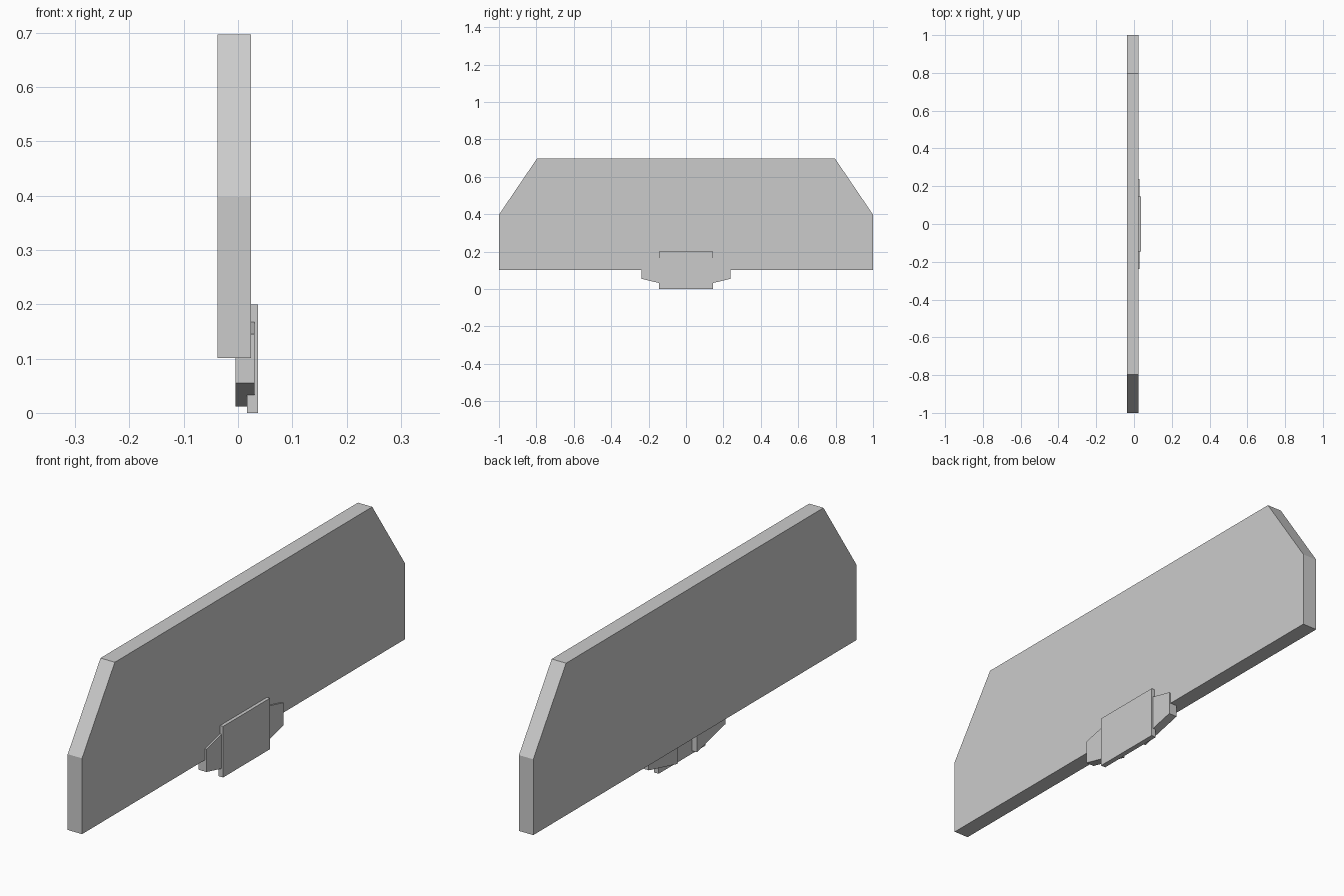
import bpy
import bmesh

if "Cube" in bpy.data.objects:
    bpy.data.objects.remove(bpy.data.objects["Cube"])


def prism(name, profile, x0, x1):
    """Extrude a (y, z) outline along x from x0 to x1."""
    mesh = bpy.data.meshes.new(name)
    bm = bmesh.new()
    face = bm.faces.new([bm.verts.new((x0, y, z)) for y, z in profile])
    ext = bmesh.ops.extrude_face_region(bm, geom=[face])
    moved = [g for g in ext["geom"] if isinstance(g, bmesh.types.BMVert)]
    bmesh.ops.translate(bm, verts=moved, vec=(x1 - x0, 0, 0))
    bmesh.ops.recalc_face_normals(bm, faces=bm.faces[:])
    bm.to_mesh(mesh)
    bm.free()
    obj = bpy.data.objects.new(name, mesh)
    bpy.context.collection.objects.link(obj)
    return obj


# Large board with clipped upper corners
prism("board", [(-1, 0.101), (1, 0.101), (1, 0.398), (0.797, 0.697),
                (-0.797, 0.697), (-1, 0.398)], -0.038, 0.024)

# Flat plate over the bottom edge
prism("clip_plate", [(-0.145, 0), (0.145, 0), (0.145, 0.2), (-0.145, 0.2)],
      0.017, 0.037)

# Tapered wings either side, running behind the plate
for side, label in ((-1, "front"), (1, "back")):
    prism(f"wing_{label}", [(side * 0.06, 0.012), (side * 0.238, 0.055),
                            (side * 0.238, 0.145), (side * 0.06, 0.188)],
          -0.005, 0.030)
